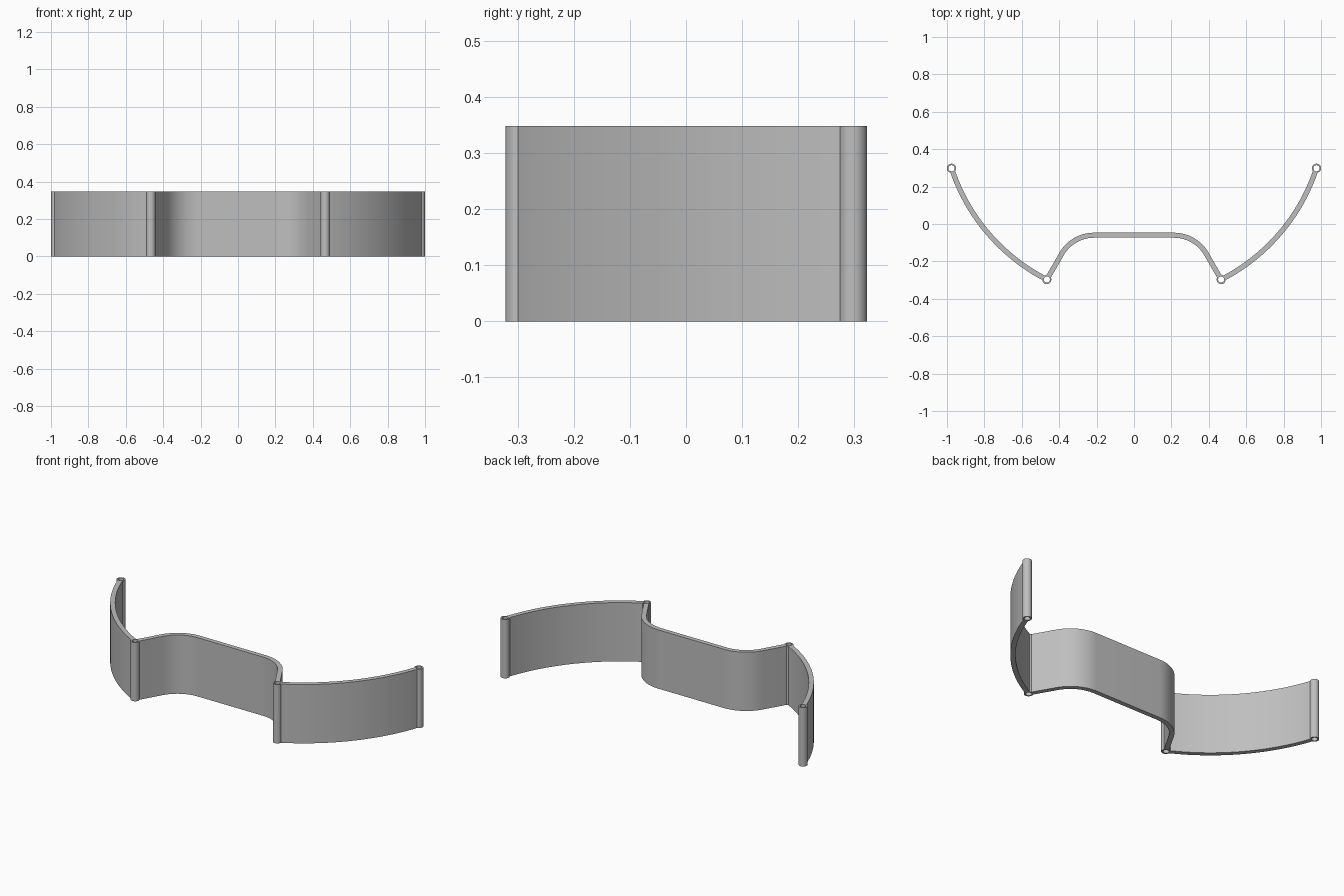
import bpy, bmesh
from math import sin, cos, pi, radians, atan2, hypot
from mathutils import Vector

cube = bpy.data.objects.get("Cube")
if cube:
    bpy.data.objects.remove(cube, do_unlink=True)

HEIGHT = 0.348
THICK = 0.027
PIN_OUTER, PIN_INNER = 0.0245, 0.0165
INNER_PIN = Vector((0.466, -0.297))
OUTER_PIN = Vector((0.9755, 0.298))

grey = bpy.data.materials.new("grey metal")
grey.use_nodes = True
grey.diffuse_color = (0.52, 0.52, 0.52, 1)
grey.node_tree.nodes["Principled BSDF"].inputs["Base Color"].default_value = (0.52, 0.52, 0.52, 1)


def arc(center, radius, start, end, steps):
    return [Vector((center[0] + radius * cos(start + (end - start) * i / steps),
                    center[1] + radius * sin(start + (end - start) * i / steps)))
            for i in range(steps + 1)]


def wall(name, path, thick, closed=False):
    """Upright band of constant thickness that follows a flat path."""
    bm = bmesh.new()
    n = len(path)
    rings = []
    for i, p in enumerate(path):
        before = path[i - 1] if closed or i else p
        after = path[(i + 1) % n] if closed or i < n - 1 else p
        t = (after - before).normalized()
        side = Vector((-t.y, t.x)) * thick / 2
        rings.append([bm.verts.new((q.x, q.y, z)) for q, z in
                      ((p + side, 0), (p - side, 0), (p - side, HEIGHT), (p + side, HEIGHT))])
    for i in range(n if closed else n - 1):
        a, b = rings[i], rings[(i + 1) % n]
        for k in range(4):
            m = (k + 1) % 4
            bm.faces.new((a[k], a[m], b[m], b[k]))
    if not closed:
        bm.faces.new(rings[0])
        bm.faces.new(rings[-1])
    bmesh.ops.recalc_face_normals(bm, faces=bm.faces)
    mesh = bpy.data.meshes.new(name)
    bm.to_mesh(mesh)
    bm.free()
    mesh.materials.append(grey)
    obj = bpy.data.objects.new(name, mesh)
    bpy.context.collection.objects.link(obj)
    bpy.ops.object.select_all(action='DESELECT')
    obj.select_set(True)
    bpy.context.view_layer.objects.active = obj
    bpy.ops.object.shade_smooth_by_angle(angle=radians(30))
    return obj


def mirrored(path):
    return [Vector((-p.x, p.y)) for p in path]


# Middle band: straight back, rounded shoulders, slanted legs ending at the pins
BACK_Y, SLANT, BEND = -0.06, radians(60), 0.2
gap = 0.02
leg_end = INNER_PIN + Vector((-cos(SLANT), sin(SLANT))) * gap
corner_x = INNER_PIN.x - (BACK_Y - INNER_PIN.y) / (sin(SLANT) / cos(SLANT))
bend_x = corner_x - BEND * sin(SLANT / 2) / cos(SLANT / 2)
half = arc((bend_x, BACK_Y - BEND), BEND, pi / 2, pi / 2 - SLANT, 16) + [leg_end]
wall("middle_band", mirrored(half)[::-1] + half, THICK)

# Side wings share one circle centred on the mirror line
cy = (OUTER_PIN.length_squared - INNER_PIN.length_squared) / (2 * (OUTER_PIN.y - INNER_PIN.y))
radius = hypot(OUTER_PIN.x, OUTER_PIN.y - cy)
start = atan2(INNER_PIN.y - cy, INNER_PIN.x) + gap / radius
end = atan2(OUTER_PIN.y - cy, OUTER_PIN.x) - gap / radius
wing = arc((0, cy), radius, start, end, 32)

for label, flip in (("left", False), ("right", True)):
    place = mirrored if flip else list
    wall(label + "_wing", place(wing), THICK)
    # Hollow hinge tubes
    for part, pin in (("inner", INNER_PIN), ("outer", OUTER_PIN)):
        ring = arc(pin, (PIN_OUTER + PIN_INNER) / 2, 0, 2 * pi, 32)[:-1]
        wall(f"{label}_{part}_hinge_tube", place(ring), PIN_OUTER - PIN_INNER, closed=True)
